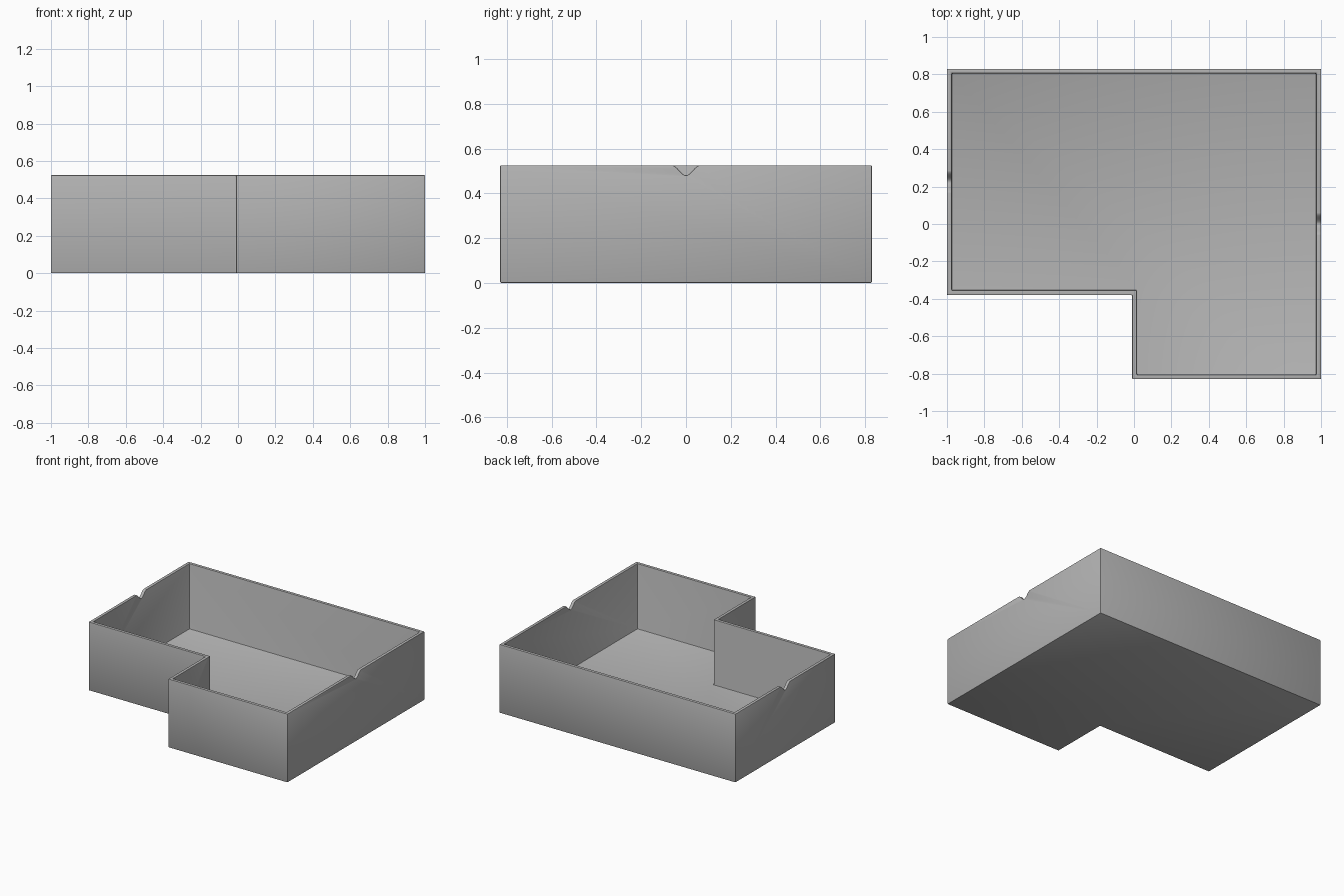
import bpy, bmesh, math
from mathutils import Vector

cube = bpy.data.objects.get("Cube")
if cube:
    bpy.data.objects.remove(cube, do_unlink=True)

HEIGHT, WALL = 0.525, 0.025
X, Y = 1.0, 0.83
STEP_X, STEP_Y = -0.01, -0.38

grey = bpy.data.materials.new("matte grey")
grey.use_nodes = True
colour = (0.45, 0.45, 0.45, 1)
grey.diffuse_color = colour
grey.node_tree.nodes["Principled BSDF"].inputs["Base Color"].default_value = colour


def prism(name, points, direction):
    """Extrude a closed outline along a direction."""
    bm = bmesh.new()
    face = bm.faces.new([bm.verts.new(p) for p in points])
    moved = bmesh.ops.extrude_face_region(bm, geom=[face])["geom"]
    bmesh.ops.translate(bm, vec=Vector(direction),
                        verts=[g for g in moved if isinstance(g, bmesh.types.BMVert)])
    bmesh.ops.recalc_face_normals(bm, faces=bm.faces)
    mesh = bpy.data.meshes.new(name)
    bm.to_mesh(mesh)
    bm.free()
    mesh.materials.append(grey)
    obj = bpy.data.objects.new(name, mesh)
    bpy.context.collection.objects.link(obj)
    return obj


def outline(inset, z):
    """L-shaped plan, moved inward by the inset."""
    x, y, sx, sy = X - inset, Y - inset, STEP_X + inset, STEP_Y + inset
    return [(-x, y, z), (-x, sy, z), (sx, sy, z), (sx, -y, z), (x, -y, z), (x, y, z)]


def notch(name, x, y):
    """Bell-shaped dip cutter crossing one wall's rim."""
    half, depth, steps = 0.062, 0.045, 16
    pts = []
    for i in range(steps + 1):
        t = 2 * i / steps - 1
        z = HEIGHT - depth * 0.5 * (1 + math.cos(math.pi * t))
        pts.append((x - 0.06, y + half * t, z + 0.0005))
    pts += [(x - 0.06, y + half, HEIGHT + 0.1), (x - 0.06, y - half, HEIGHT + 0.1)]
    return prism(name, pts, (0.12, 0, 0))


# Solid L-shaped block, hollowed out and notched
tray = prism("tray", outline(0, 0), (0, 0, HEIGHT))
cutters = [
    prism("cavity_cutter", outline(WALL, WALL), (0, 0, HEIGHT)),
    notch("left_notch_cutter", X - WALL / 2, 0),
    notch("right_notch_cutter", -X + WALL / 2, (Y + STEP_Y) / 2),
]
for cutter in cutters:
    cutter.hide_render = True
    mod = tray.modifiers.new(cutter.name, "BOOLEAN")
    mod.operation, mod.solver, mod.object = "DIFFERENCE", "EXACT", cutter

# Softened edges
bevel = tray.modifiers.new("soft_edges", "BEVEL")
bevel.width, bevel.segments = 0.005, 2
bevel.limit_method, bevel.angle_limit = "ANGLE", math.radians(40)
bevel.use_clamp_overlap = False

# Apply the cuts and drop the cutters
bpy.ops.object.select_all(action="DESELECT")
tray.select_set(True)
bpy.context.view_layer.objects.active = tray
for mod in list(tray.modifiers):
    bpy.ops.object.modifier_apply(modifier=mod.name)
for cutter in cutters:
    bpy.data.objects.remove(cutter, do_unlink=True)
bpy.ops.object.shade_smooth_by_angle(angle=math.radians(30))
